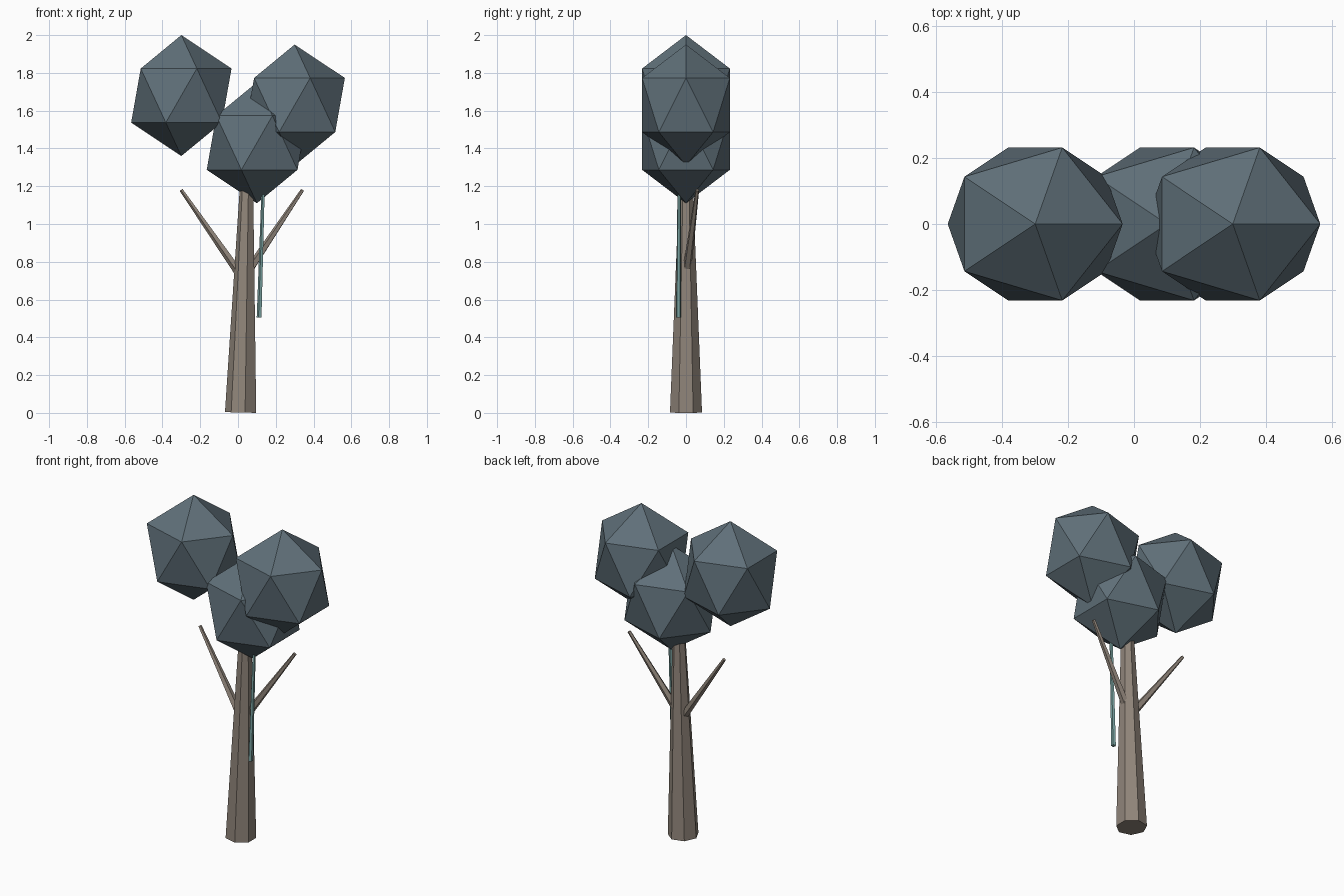
import bpy, bmesh, math
from mathutils import Vector

if "Cube" in bpy.data.objects:
    bpy.data.objects.remove(bpy.data.objects["Cube"])


def material(name, rgb):
    m = bpy.data.materials.new(name)
    m.diffuse_color = (*rgb, 1)
    m.use_nodes = True
    m.node_tree.nodes["Principled BSDF"].inputs["Base Color"].default_value = m.diffuse_color
    return m


bark = material("bark", (0.28, 0.235, 0.195))
leaf = material("leaf", (0.115, 0.16, 0.19))
teal = material("vine", (0.19, 0.36, 0.35))


def add_object(name, bm, mat):
    bmesh.ops.recalc_face_normals(bm, faces=bm.faces)
    me = bpy.data.meshes.new(name)
    bm.to_mesh(me)
    bm.free()
    me.materials.append(mat)
    ob = bpy.data.objects.new(name, me)
    bpy.context.collection.objects.link(ob)
    return ob


def limb(name, start, end, r0, r1, sides, mat):
    """Tapered prism between two points, one corner facing -x."""
    a, b = Vector(start), Vector(end)
    d = (b - a).normalized()
    x = Vector((-1, 0, 0))
    u = (x - d * x.dot(d)).normalized()
    v = d.cross(u)
    bm = bmesh.new()
    rings = []
    for c, r in ((a, r0), (b, r1)):
        angles = [2 * math.pi * i / sides for i in range(sides)]
        rings.append([bm.verts.new(c + r * (math.cos(t) * u + math.sin(t) * v))
                      for t in angles])
    lo, hi = rings
    for i in range(sides):
        j = (i + 1) % sides
        bm.faces.new((lo[i], lo[j], hi[j], hi[i]))
    bm.faces.new(lo)
    bm.faces.new(hi)
    return add_object(name, bm, mat)


# Trunk, branches and hanging vine
limb("trunk", (0.018, 0, 0.002), (0.047, 0, 1.2), 0.087, 0.037, 7, bark)
limb("left_branch", (0.035, 0, 0.70), (-0.30, 0.06, 1.18), 0.025, 0.010, 5, bark)
limb("right_branch", (0.035, 0, 0.72), (0.342, 0.06, 1.18), 0.025, 0.010, 5, bark)
limb("hanging_vine", (0.113, -0.04, 0.505), (0.135, -0.036, 1.22), 0.014, 0.009, 5, teal)

# Three faceted foliage clumps
for name, x, z in (("left_foliage", -0.30, 1.68),
                   ("middle_foliage", 0.10, 1.43),
                   ("right_foliage", 0.30, 1.63)):
    bm = bmesh.new()
    bmesh.ops.create_icosphere(bm, subdivisions=1, radius=1)
    bmesh.ops.scale(bm, vec=(0.297, 0.273, 0.32), verts=bm.verts)
    bmesh.ops.translate(bm, vec=(x, 0, z), verts=bm.verts)
    add_object(name, bm, leaf)
